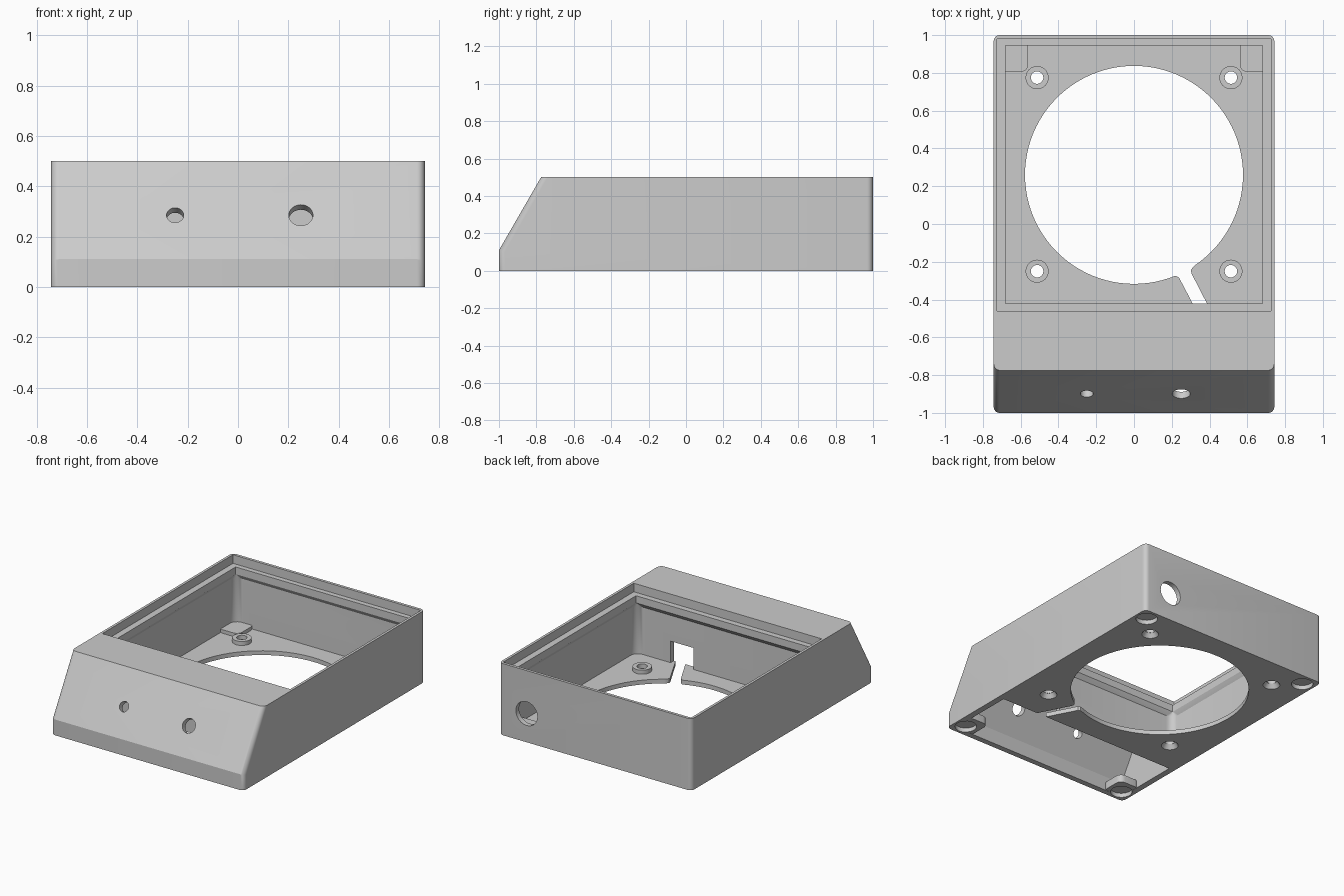
import bpy, bmesh
from math import sin, cos, pi, radians
from mathutils import Matrix, Vector

if "Cube" in bpy.data.objects:
    bpy.data.objects.remove(bpy.data.objects["Cube"])


def loft(name, rings, matrix=Matrix()):
    """Closed solid skinned through rings of equal point count."""
    bm = bmesh.new()
    loops = [[bm.verts.new(matrix @ Vector(p)) for p in ring] for ring in rings]
    n = len(loops[0])
    for a, b in zip(loops, loops[1:]):
        for i in range(n):
            j = (i + 1) % n
            bm.faces.new((a[i], a[j], b[j], b[i]))
    bm.faces.new(loops[0][::-1])
    bm.faces.new(loops[-1])
    bmesh.ops.recalc_face_normals(bm, faces=bm.faces)
    mesh = bpy.data.meshes.new(name)
    bm.to_mesh(mesh)
    bm.free()
    obj = bpy.data.objects.new(name, mesh)
    bpy.context.collection.objects.link(obj)
    return obj


def rrect(x0, x1, y0, y1, r, z, seg=6):
    pts = []
    for k, (cx, cy) in enumerate(((x1 - r, y1 - r), (x0 + r, y1 - r), (x0 + r, y0 + r), (x1 - r, y0 + r))):
        for i in range(seg + 1):
            a = (k + i / seg) * pi / 2
            pts.append((cx + r * cos(a), cy + r * sin(a), z))
    return pts


def circle(x, y, r, z, n=32):
    return [(x + r * cos(2 * pi * i / n), y + r * sin(2 * pi * i / n), z) for i in range(n)]


def cylinder(name, x, y, r, z0, z1, n=32, matrix=Matrix(), r1=None):
    return loft(name, [circle(x, y, r, z0, n), circle(x, y, r1 or r, z1, n)], matrix)


def prism_x(name, profile, half):
    return loft(name, [[(x, y, z) for y, z in profile] for x in (-half, half)])


def combine(target, tool, op='DIFFERENCE'):
    tool.hide_render = True
    mod = target.modifiers.new(tool.name, 'BOOLEAN')
    mod.operation, mod.object, mod.solver = op, tool, 'EXACT'
    bpy.context.view_layer.objects.active = target
    bpy.ops.object.modifier_apply(modifier=mod.name)
    bpy.data.objects.remove(tool)


# Outer shell with sloped front and rounded upright edges
body = prism_x("enclosure", [(-1, 0), (1, 0), (1, .5), (-.775, .5), (-1, .11)], .743)
bm = bmesh.new()
bm.from_mesh(body.data)
edges = [e for e in bm.edges if abs(e.verts[0].co.x - e.verts[1].co.x) < .01
         and abs(e.verts[0].co.z - e.verts[1].co.z) > .05]
bmesh.ops.bevel(bm, geom=edges, offset=.032, segments=6, profile=.5, affect='EDGES')
bm.to_mesh(body.data)
bm.free()

# Main cavity, overhanging ledge and lid recess
sections = [(.03, .70, -.445, .965, .055), (.36, .70, -.445, .965, .055),
            (.39, .68, -.42, .945, .001), (.44, .68, -.42, .945, .001),
            (.44, .725, -.46, .98, .001), (.6, .725, -.46, .98, .001)]
combine(body, loft("cavity", [rrect(-x, x, y0, y1, r, z) for z, x, y0, y1, r in sections]))

# Front compartment, open underneath
combine(body, prism_x("front_compartment",
                      [(-.48, -.1), (-.48, .455), (-.755, .455), (-.96, .10), (-.96, -.1)], .70))

# Large round opening, cable slot and notch in the partition
combine(body, cylinder("round_opening", 0, .26, .577, -.1, .1, 96))
slot = [(.2, -.2), (.2, -.278), (.222, -.275), (.238, -.283), (.352, -.5),
        (.427, -.5), (.306, -.265), (.301, -.245), (.312, -.228), (.34, -.2)]
combine(body, loft("cable_slot", [[(x, y, z) for x, y in slot] for z in (-.1, .06)]))
combine(body, loft("cable_notch", [rrect(.255, .43, -.52, -.43, .001, z) for z in (.03, .18)]))

# Socket hole in the back and two holes in the sloped front
back = Matrix.Translation((.53, 1, .2)) @ Matrix.Rotation(radians(90), 4, 'X')
combine(body, cylinder("back_hole", 0, 0, .083, -.1, .1, matrix=back))
for x, r in ((-.25, .034), (.25, .048)):
    slope = Matrix.Translation((x, -.899, .285)) @ Matrix.Rotation(radians(60), 4, 'X')
    combine(body, cylinder("front_hole", 0, 0, r, -.1, .1, matrix=slope))

for sx in (-1, 1):
    # Corner pads with round foot recesses
    for sy in (-1, 1):
        xs, ys = sorted((sx * .56, sx * .722)), sorted((sy * .805, sy * .98))
        combine(body, loft("corner_pad", [rrect(*xs, *ys, .04, z) for z in (0.001, .055)]), 'UNION')
        combine(body, cylinder("foot_recess", sx * .658, sy * .912, .07, -.1, .03))
    # Countersunk screw bosses
    for y in (.775, -.25):
        x = sx * .513
        combine(body, cylinder("boss", x, y, .061, .01, .058), 'UNION')
        combine(body, cylinder("screw_hole", x, y, .033, -.1, .1))
        combine(body, cylinder("countersink", x, y, .056, -.002, .03, r1=.034))

# Smooth curved walls, sharp edges kept
bpy.ops.object.select_all(action='DESELECT')
body.select_set(True)
bpy.context.view_layer.objects.active = body
bpy.ops.object.shade_smooth_by_angle(angle=radians(25))
